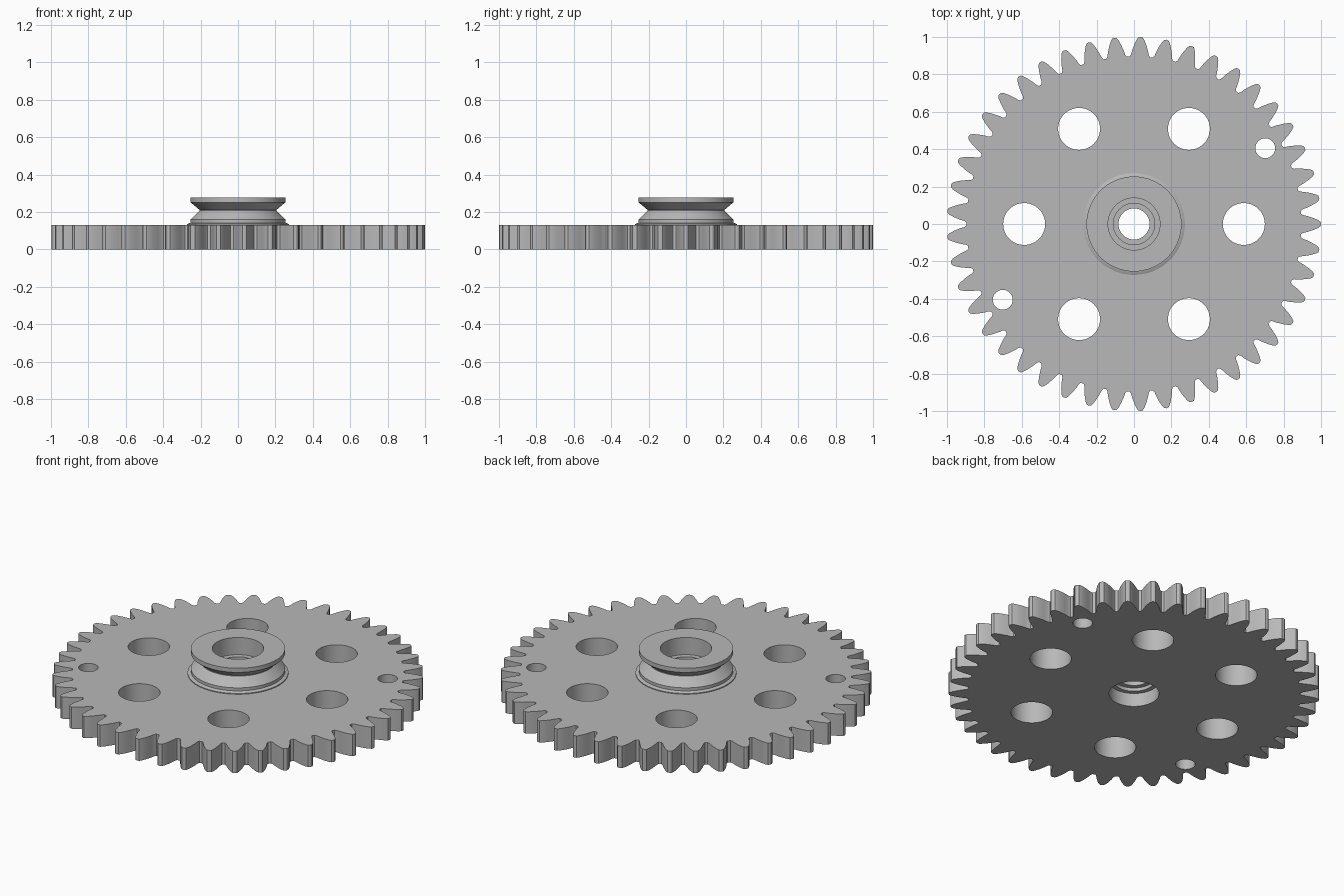
import bpy, bmesh
from math import pi, sin, cos, radians

if "Cube" in bpy.data.objects:
    bpy.data.objects.remove(bpy.data.objects["Cube"], do_unlink=True)

TEETH = 45
THICK = 0.13
SEG = 64

steel = bpy.data.materials.new("grey_steel")
steel.use_nodes = True
grey = (0.48, 0.48, 0.48, 1)
steel.diffuse_color = grey
steel.node_tree.nodes["Principled BSDF"].inputs["Base Color"].default_value = grey


def polar(r, a):
    return (r * cos(a), r * sin(a))


def circle(r, cx=0.0, cy=0.0, n=SEG):
    return [(cx + r * cos(2 * pi * i / n), cy + r * sin(2 * pi * i / n)) for i in range(n)]


def tidy(obj):
    """Weld, orient the faces outward and shade smooth with sharp edges."""
    bm = bmesh.new()
    bm.from_mesh(obj.data)
    bmesh.ops.remove_doubles(bm, verts=bm.verts, dist=0.0001)
    bmesh.ops.recalc_face_normals(bm, faces=bm.faces)
    bm.to_mesh(obj.data)
    bm.free()
    obj.data.materials.clear()
    obj.data.materials.append(steel)
    bpy.ops.object.select_all(action='DESELECT')
    obj.select_set(True)
    bpy.context.view_layer.objects.active = obj
    bpy.ops.object.shade_smooth_by_angle(angle=radians(25))


def plate(name, loops, height):
    """Extrude an outline with holes, standing on z = 0."""
    curve = bpy.data.curves.new(name, 'CURVE')
    curve.dimensions = '2D'
    curve.fill_mode = 'BOTH'
    curve.extrude = height / 2
    for loop in loops:
        spline = curve.splines.new('POLY')
        spline.points.add(len(loop) - 1)
        for p, (x, y) in zip(spline.points, loop):
            p.co = (x, y, 0, 1)
        spline.use_cyclic_u = True
    obj = bpy.data.objects.new(name, curve)
    bpy.context.collection.objects.link(obj)
    bpy.ops.object.select_all(action='DESELECT')
    obj.select_set(True)
    bpy.context.view_layer.objects.active = obj
    bpy.ops.object.convert(target='MESH')
    obj = bpy.context.view_layer.objects.active
    for v in obj.data.vertices:
        v.co.z += height / 2
    tidy(obj)
    return obj


def lathe(name, profile):
    """Turn a (radius, z) profile around the z axis."""
    bm = bmesh.new()
    rings = [[bm.verts.new((*polar(r, 2 * pi * i / SEG), z)) for i in range(SEG)]
             for r, z in profile]
    for a, b in zip(rings, rings[1:]):
        for i in range(SEG):
            j = (i + 1) % SEG
            bm.faces.new((a[i], a[j], b[j], b[i]))
    mesh = bpy.data.meshes.new(name)
    bm.to_mesh(mesh)
    bm.free()
    obj = bpy.data.objects.new(name, mesh)
    bpy.context.collection.objects.link(obj)
    tidy(obj)
    return obj


# Toothed outline: half a tooth as (radius, half angle), mirrored and repeated
half_tooth = [(0.895, 0.061), (0.905, 0.053), (0.93, 0.045), (0.96, 0.033),
              (0.985, 0.021), (0.997, 0.012)]
tooth = [(r, -a) for r, a in half_tooth] + [(1.0, 0)] + [(r, a) for r, a in reversed(half_tooth)]
outline = [polar(r, a + 2 * pi * k / TEETH) for k in range(TEETH) for r, a in tooth]

# Bore, six lightening holes and two pin holes
BORE = 0.135
holes = [circle(BORE)]
holes += [circle(0.112, *polar(0.587, k * pi / 3)) for k in range(6)]
holes += [circle(0.053, *polar(0.81, radians(30) + k * pi), n=32) for k in range(2)]
plate("gear_plate", [outline] + holes, THICK)

# Grooved hub with a stepped lip inside the bore
lathe("grooved_hub", [
    (0.272, THICK), (0.272, 0.135), (0.262, 0.14), (0.254, 0.142), (0.254, 0.16),
    (0.205, 0.207), (0.205, 0.211), (0.254, 0.252), (0.254, 0.277),
    (0.139, 0.277), (0.139, 0.175), (0.11, 0.175), (0.11, 0.155), (0.083, 0.155),
    (0.083, 0.1), (0.11, 0.1), (0.11, 0.08), (BORE, 0.08)])
